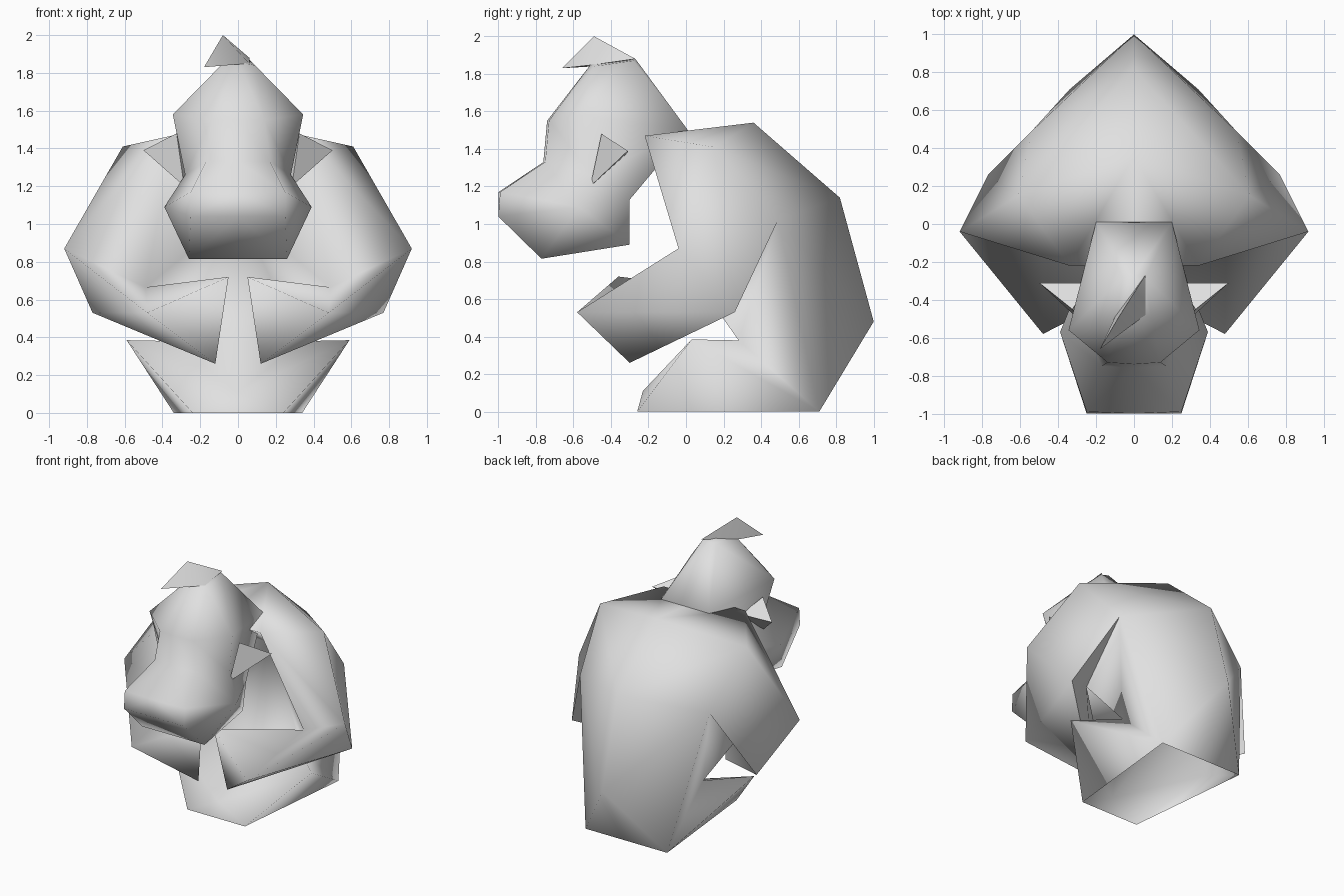
import bpy, bmesh, math

if "Cube" in bpy.data.objects:
    bpy.data.objects.remove(bpy.data.objects["Cube"])

fur = bpy.data.materials.new("grey fur")
fur.diffuse_color = (0.75, 0.75, 0.75, 1)
fur.use_nodes = True
fur.node_tree.nodes["Principled BSDF"].inputs["Base Color"].default_value = fur.diffuse_color


def make(name, pts, faces, mirror=True, angle=100):
    """Build one part from named points; mirror its half across x = 0."""
    bm = bmesh.new()
    v = {k: bm.verts.new(p) for k, p in pts.items()}
    for f in faces:
        bm.faces.new([v[k] for k in f.split()])
    if mirror:
        copy = bmesh.ops.duplicate(bm, geom=bm.verts[:] + bm.edges[:] + bm.faces[:])["geom"]
        half = [g for g in copy if isinstance(g, bmesh.types.BMVert)]
        bmesh.ops.scale(bm, vec=(-1, 1, 1), verts=half)
        bmesh.ops.reverse_faces(bm, faces=[g for g in copy if isinstance(g, bmesh.types.BMFace)])
        bmesh.ops.remove_doubles(bm, verts=bm.verts[:], dist=0.001)
    bmesh.ops.recalc_face_normals(bm, faces=bm.faces[:])
    for f in bm.faces:
        f.smooth = True
    me = bpy.data.meshes.new(name)
    bm.to_mesh(me)
    bm.free()
    me.set_sharp_from_angle(angle=math.radians(angle))
    me.materials.append(fur)
    ob = bpy.data.objects.new(name, me)
    bpy.context.collection.objects.link(ob)
    return ob


# Hunched torso, folded arms and seated legs in one skin, open underneath
body = {
    "collar_mid": (0, -.22, 1.47), "collar": (.34, -.22, 1.47), "shoulder": (.61, .15, 1.41),
    "nape": (0, .36, 1.54), "spine": (0, .82, 1.14), "rump": (0, 1, .48),
    "heel": (.34, .71, 0), "heel_mid": (0, .71, 0), "toe": (.24, -.26, 0), "toe_mid": (0, -.26, 0),
    "knee": (.59, .03, .385), "hip": (.34, .28, .38), "lap": (0, .28, .38),
    "crotch": (0, -.23, .11), "chest": (0, .4, 1.06), "armpit": (.54, .49, 1.02),
    "crook": (.49, .08, .665), "elbow": (.92, -.04, .87), "elbow_low": (.77, .26, .53),
    "wrist": (.48, -.58, .53), "hand_top": (.05, -.36, .72), "hand_low": (.12, -.3, .26),
}
make("body", body, [
    # back and shoulders
    "collar_mid collar nape", "collar shoulder nape", "nape shoulder spine", "shoulder armpit spine",
    "spine armpit rump", "armpit heel rump", "armpit hip heel", "rump heel heel_mid",
    # legs
    "hip knee heel", "knee toe heel", "knee hip crotch",
    "knee crotch toe", "toe crotch toe_mid", "crotch hip lap",
    # belly and chest
    "lap hip chest", "chest hip crook", "chest crook collar",
    "chest collar collar_mid", "hip armpit crook",
    # upper arm
    "shoulder elbow elbow_low armpit", "crook armpit elbow_low", "collar crook elbow",
    "collar elbow shoulder",
    # forearm and hand
    "elbow crook wrist", "crook hand_top wrist", "elbow wrist elbow_low",
    "wrist hand_low elbow_low", "wrist hand_top hand_low", "crook elbow_low hand_low",
    "crook hand_low hand_top",
])

# Head with a broad muzzle
head = {
    "top": (0, -.27, 1.88), "top_side": (.06, -.28, 1.87), "fore": (0, -.5, 1.86),
    "fore_side": (.09, -.49, 1.84),
    "brow": (0, -.74, 1.55), "brow_side": (.14, -.73, 1.55), "temple": (.345, -.56, 1.58),
    "back": (0, .01, 1.5), "back_side": (.2, .01, 1.5), "bridge": (0, -.76, 1.33),
    "bridge_side": (.17, -.75, 1.33), "cheek": (.28, -.5, 1.26),
    "lip": (0, -1, 1.17), "lip_side": (.25, -.99, 1.17), "mouth": (0, -1, 1.04),
    "mouth_side": (.25, -1, 1.04), "jowl": (.39, -.57, 1.09), "chin": (0, -.77, .815),
    "chin_side": (.26, -.77, .815), "jaw": (0, -.3, .89), "jaw_side": (.25, -.3, .89),
    "neck": (0, -.3, 1.13), "neck_side": (.28, -.3, 1.13),
}
make("head", head, [
    "top top_side fore_side fore", "fore fore_side brow_side brow", "fore_side temple brow_side",
    "top_side temple fore_side", "top_side back_side temple", "top back back_side top_side",
    "brow brow_side bridge_side bridge", "brow_side temple cheek bridge_side",
    "temple back_side cheek", "back_side neck_side cheek", "back neck neck_side back_side",
    "bridge bridge_side lip_side lip", "bridge_side cheek jowl", "bridge_side jowl lip_side",
    "lip lip_side mouth_side mouth", "lip_side jowl mouth_side", "cheek neck_side jowl",
    "mouth mouth_side chin_side chin", "mouth_side jowl chin_side", "jowl jaw_side chin_side",
    "jowl neck_side jaw_side", "chin chin_side jaw_side jaw", "jaw jaw_side neck_side neck",
])

# Pointed ears
make("ears", {"tip": (.5, -.31, 1.39), "high": (.325, -.45, 1.48), "low": (.285, -.51, 1.2),
              "root": (.24, -.31, 1.38)},
     ["tip high low", "tip low root", "tip root high", "high root low"], angle=20)

# Swept tuft of hair on the crown
make("hair_tuft", {"peak": (-.08, -.49, 2.0), "tip": (-.18, -.66, 1.83), "rear": (.06, -.27, 1.88),
                   "left": (-.1, -.49, 1.84), "right": (.06, -.48, 1.85)},
     ["peak tip right", "peak right rear", "peak rear left", "peak left tip",
      "tip left right", "left rear right"], mirror=False, angle=50)
